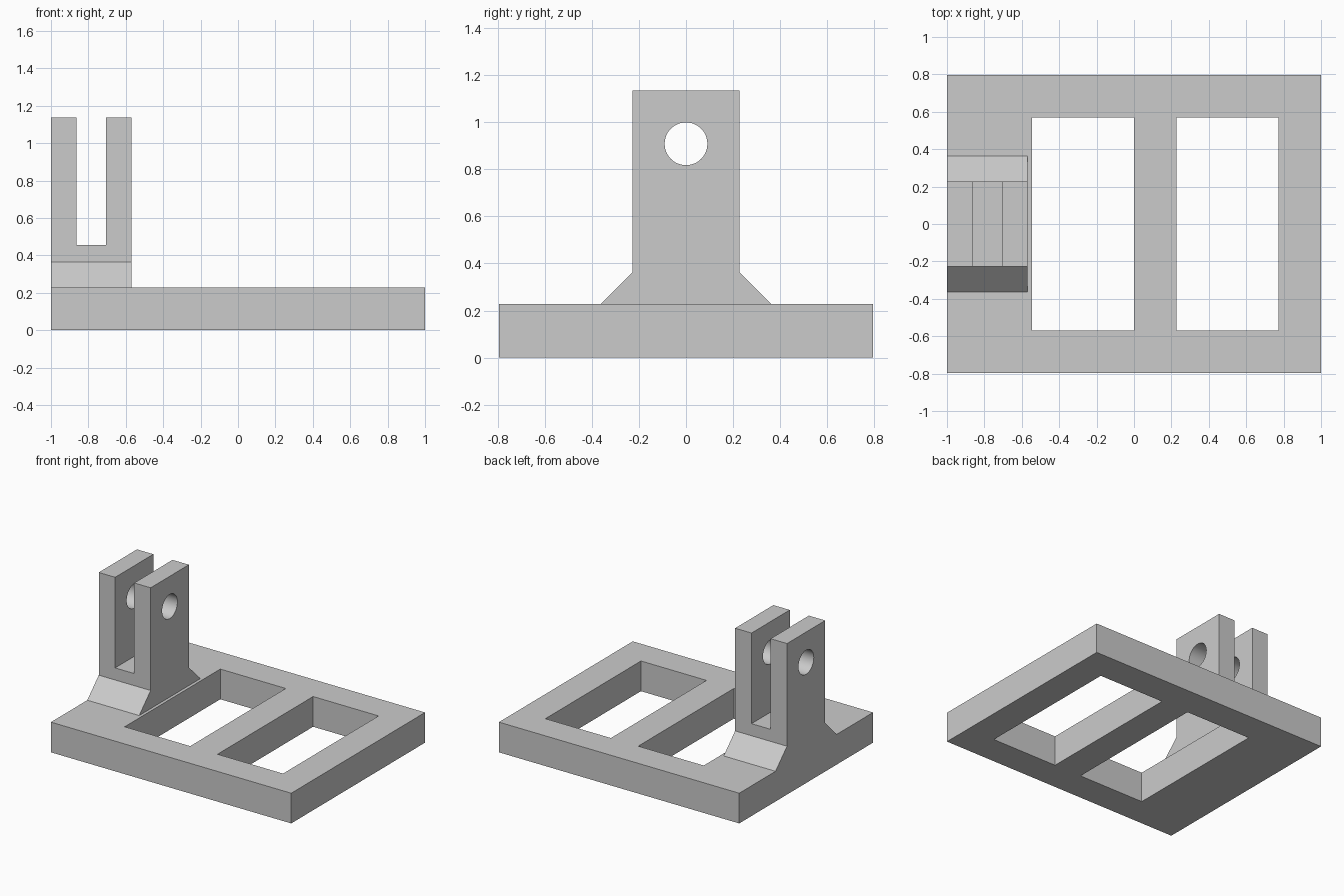
import bpy
import bmesh
import math
from mathutils import Matrix, Vector

cube = bpy.data.objects.get("Cube")
if cube:
    bpy.data.objects.remove(cube, do_unlink=True)

U = 2 / 88  # one drawing unit; the plate is 88 units long

grey = bpy.data.materials.new("light grey")
grey.use_nodes = True
grey.diffuse_color = (0.6, 0.6, 0.6, 1)
grey.node_tree.nodes["Principled BSDF"].inputs["Base Color"].default_value = grey.diffuse_color


def finish(name, bm):
    bmesh.ops.recalc_face_normals(bm, faces=bm.faces)
    bm.transform(Matrix.Scale(U, 4))
    mesh = bpy.data.meshes.new(name)
    bm.to_mesh(mesh)
    bm.free()
    mesh.materials.append(grey)
    obj = bpy.data.objects.new(name, mesh)
    bpy.context.collection.objects.link(obj)
    return obj


def box(name, low, high):
    bm = bmesh.new()
    low, high = Vector(low), Vector(high)
    size = Matrix.Diagonal((high - low).to_4d())
    bmesh.ops.create_cube(bm, size=1, matrix=Matrix.Translation((low + high) / 2) @ size)
    return finish(name, bm)


def extrude_x(name, profile, x0, x1):
    bm = bmesh.new()
    face = bm.faces.new([bm.verts.new((x0, y, z)) for y, z in profile])
    result = bmesh.ops.extrude_face_region(bm, geom=[face])
    moved = [v for v in result["geom"] if isinstance(v, bmesh.types.BMVert)]
    bmesh.ops.translate(bm, verts=moved, vec=(x1 - x0, 0, 0))
    return finish(name, bm)


def combine(target, tool, operation):
    tool.hide_render = True
    mod = target.modifiers.new(operation.lower(), "BOOLEAN")
    mod.operation, mod.solver, mod.object = operation, "EXACT", tool
    bpy.ops.object.select_all(action="DESELECT")
    bpy.context.view_layer.objects.active = target
    target.select_set(True)
    bpy.ops.object.modifier_apply(modifier=mod.name)
    bpy.data.objects.remove(tool, do_unlink=True)


# Base plate
body = box("base_plate_with_clevis", (-44, -35, 0), (44, 35, 10))

# Clevis block with flared foot, merged into the plate
half = [(16, 10), (10, 16), (10, 50)]
profile = [(16, 5)] + half + [(-y, z) for y, z in reversed(half)] + [(-16, 5)]
combine(body, extrude_x("clevis", profile, -44, -25), "UNION")

# Two rectangular windows through the plate
for x0, x1 in ((-24, 0), (10, 34)):
    combine(body, box("window_cutter", (x0, -25, -5), (x1, 25, 15)), "DIFFERENCE")

# Slot between the two clevis ears
combine(body, box("slot_cutter", (-38, -20, 20), (-31, 20, 55)), "DIFFERENCE")

# Round pin hole through both ears
steps = 48
circle = [(4 * math.cos(math.tau * i / steps), 40 + 4 * math.sin(math.tau * i / steps))
          for i in range(steps)]
combine(body, extrude_x("pin_hole_cutter", circle, -50, -20), "DIFFERENCE")

# Smooth hole walls, crisp edges elsewhere
bpy.ops.object.shade_smooth_by_angle(angle=math.radians(30))
